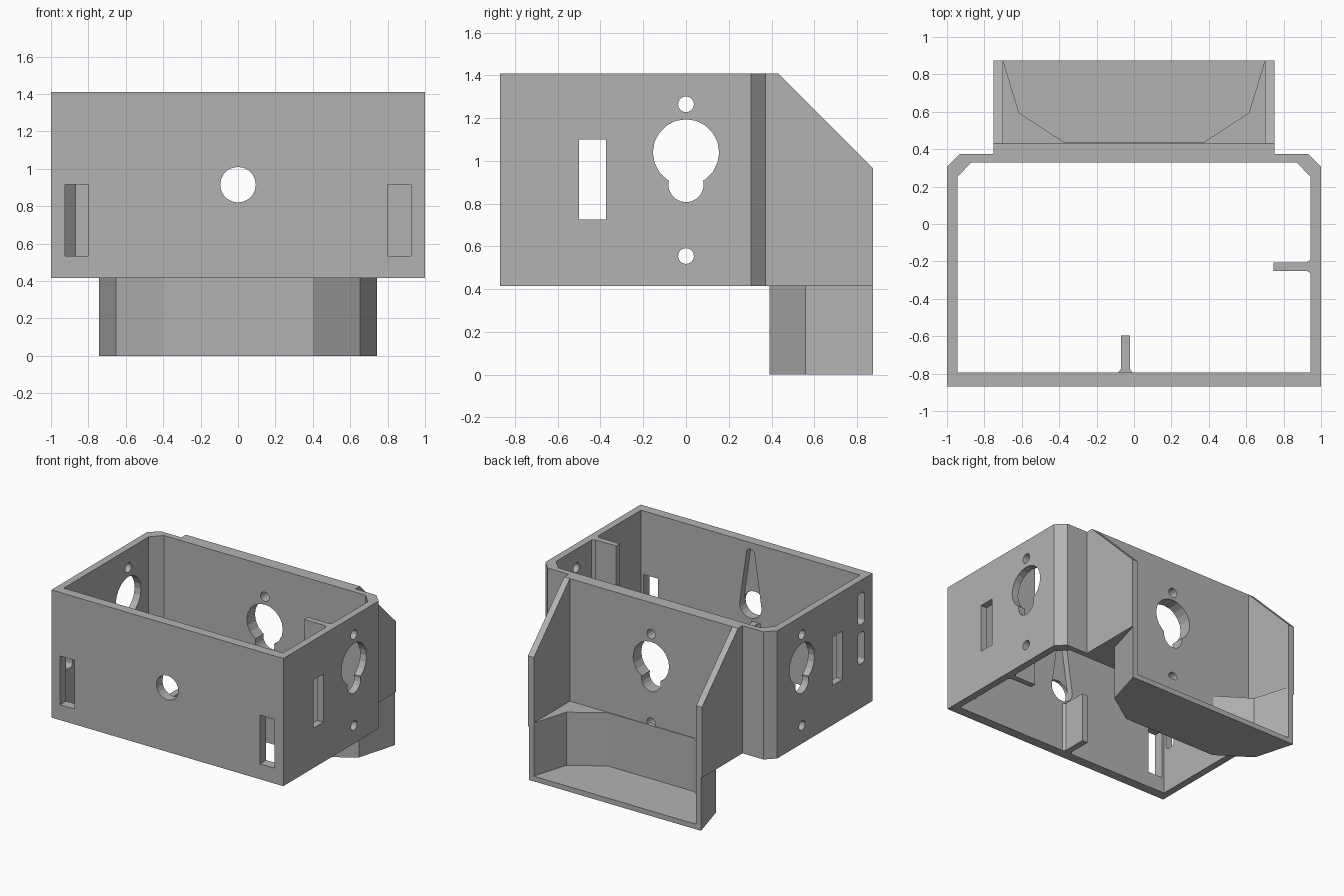
import bpy, bmesh, math

cube = bpy.data.objects.get("Cube")
if cube:
    bpy.data.objects.remove(cube, do_unlink=True)

grey = bpy.data.materials.new("matte grey")
grey.use_nodes = True
colour = (0.45, 0.45, 0.45, 1)
grey.diffuse_color = colour
grey.node_tree.nodes["Principled BSDF"].inputs["Base Color"].default_value = colour

BASE, TOP = 0.415, 1.41
PLACE = {"x": lambda a, b, t: (t, a, b),
         "y": lambda a, b, t: (a, t, b),
         "z": lambda a, b, t: (a, b, t)}


def prism(name, points, axis, lo, hi):
    """Extrude a flat outline along an axis."""
    bm = bmesh.new()
    ends = [[bm.verts.new(PLACE[axis](a, b, t)) for a, b in points] for t in (lo, hi)]
    bm.faces.new(ends[0])
    bm.faces.new(ends[1])
    n = len(points)
    for i in range(n):
        j = (i + 1) % n
        bm.faces.new((ends[0][i], ends[0][j], ends[1][j], ends[1][i]))
    bmesh.ops.recalc_face_normals(bm, faces=bm.faces)
    mesh = bpy.data.meshes.new(name)
    bm.to_mesh(mesh)
    bm.free()
    mesh.materials.append(grey)
    obj = bpy.data.objects.new(name, mesh)
    bpy.context.collection.objects.link(obj)
    return obj


def rect(a0, a1, b0, b1):
    return [(a0, b0), (a1, b0), (a1, b1), (a0, b1)]


def arc(a, b, r, start=0, sweep=360, steps=20):
    count = steps if sweep == 360 else steps + 1
    angles = [math.radians(start + sweep * i / steps) for i in range(count)]
    return [(a + r * math.cos(t), b + r * math.sin(t)) for t in angles]


def mirrored(half):
    """Close an outline given its right half."""
    return half + [(-a, b) for a, b in reversed(half)]


def cut(target, points, axis, lo, hi):
    cutter = prism("cutter", points, axis, lo, hi)
    cutter.hide_render = True
    mod = target.modifiers.new("cut", "BOOLEAN")
    mod.operation = "DIFFERENCE"
    mod.solver = "EXACT"
    mod.object = cutter
    bpy.context.view_layer.objects.active = target
    bpy.ops.object.modifier_apply(modifier=mod.name)
    bpy.data.objects.remove(cutter, do_unlink=True)


def keyhole(target, axis, centre, lo, hi, spread):
    """Large round opening with a smaller lobe below and two screw holes."""
    cut(target, arc(0, centre, 0.155), axis, lo, hi)
    cut(target, arc(0, centre - 0.15, 0.083), axis, lo, hi)
    for z in spread:
        cut(target, arc(0, z, 0.037, steps=16), axis, lo, hi)


# Open box with chamfered rear corners and a thickened rear plate
box = prism("box_shell", mirrored([(1, -0.87), (1, 0.305), (0.93, 0.375),
                                   (0.75, 0.375), (0.75, 0.43)]), "z", BASE, TOP)
cut(box, mirrored([(0.945, -0.795), (0.945, 0.25), (0.87, 0.33)]), "z", 0, 2)

# Keyholes in both sides and the rear
keyhole(box, "x", 1.04, -1.2, 1.2, (1.265, 0.555))
keyhole(box, "y", 0.95, 0.2, 0.6, (1.165, 0.475))

# Rectangular slots in the sides and front
cut(box, rect(-0.5, -0.375, 0.725, 1.1), "x", -1.2, 1.2)
for a, b in ((-0.925, -0.8), (0.8, 0.925)):
    cut(box, rect(a, b, 0.535, 0.915), "y", -1, -0.7)

# Two round-cornered switch slots in one side
for z in (0.76, 1.065):
    corners = [(-0.715, z + 0.22, 0), (-0.745, z + 0.22, 90),
               (-0.745, z + 0.025, 180), (-0.715, z + 0.025, 270)]
    outline = [p for a, b, s in corners for p in arc(a, b, 0.025, s, 90, 4)]
    cut(box, outline, "x", -1.2, -0.9)

# Front hole with a tapered recess behind it
cut(box, arc(0, 0.915, 0.095), "y", -1, -0.7)
cut(box, arc(0, 0.915, 0.095, 180, 180, 10) + arc(0, 1.325, 0.035, 0, 180, 8),
    "y", -0.845, -0.7)

# Inner ribs with flared roots
prism("front_rib", [(-0.09, -0.8), (-0.07, -0.775), (-0.07, -0.595),
                    (-0.022, -0.595), (-0.022, -0.775), (-0.002, -0.8)], "z", BASE, 0.8)
prism("side_rib", [(0.95, -0.27), (0.925, -0.25), (0.745, -0.25),
                   (0.745, -0.205), (0.925, -0.205), (0.95, -0.185)], "z", BASE, TOP)

# Sloped cheeks either side of the rear plate
for name, lo in (("left_cheek", 0.7), ("right_cheek", -0.75)):
    prism(name, [(0.43, BASE), (0.875, BASE), (0.875, 0.965), (0.43, TOP)],
          "x", lo, lo + 0.05)

# Rear tray, open at the back, with a ledge at its rim
pocket = mirrored([(0.37, 0.435), (0.615, 0.595), (0.7, 0.875), (0.7, 1)])
tray = prism("rear_tray", mirrored([(0.4, 0.39), (0.652, 0.56), (0.742, 0.875)]),
             "z", 0, BASE)
ledge = prism("tray_ledge", rect(-0.71, 0.71, 0.4, 0.875), "z", BASE, 0.455)
for part in (tray, ledge):
    cut(part, pocket, "z", 0.04, 0.6)
